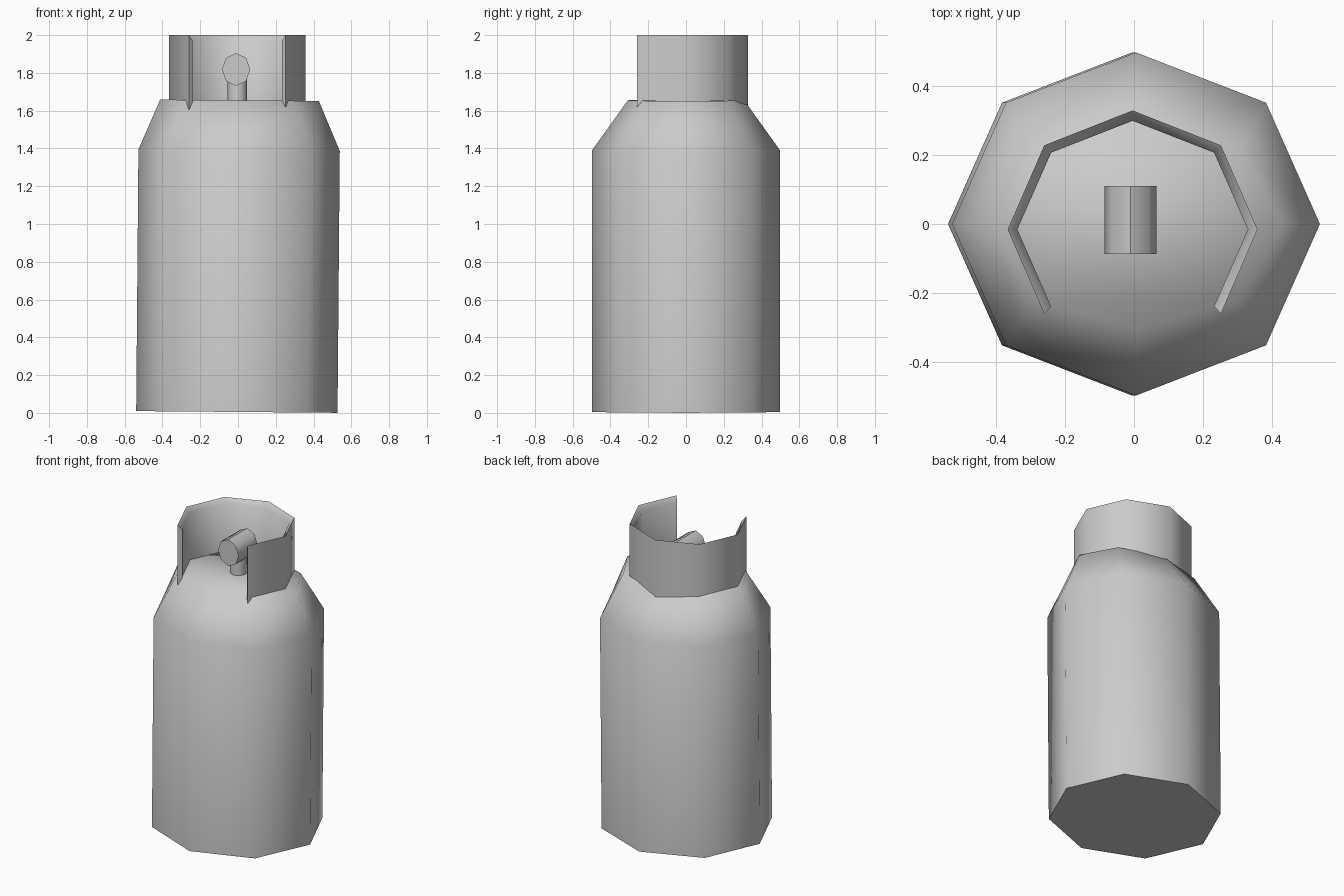
import bpy, bmesh, math
from mathutils import Matrix

cube = bpy.data.objects.get("Cube")
if cube:
    bpy.data.objects.remove(cube, do_unlink=True)

metal = bpy.data.materials.new("plain grey metal")
metal.use_nodes = True
grey = (0.6, 0.6, 0.6, 1)
metal.diffuse_color = grey
metal.node_tree.nodes["Principled BSDF"].inputs["Base Color"].default_value = grey

SIDES = 8


def finish(name, bm, angle):
    bmesh.ops.recalc_face_normals(bm, faces=bm.faces)
    mesh = bpy.data.meshes.new(name)
    bm.to_mesh(mesh)
    bm.free()
    obj = bpy.data.objects.new(name, mesh)
    bpy.context.collection.objects.link(obj)
    mesh.materials.append(metal)
    bpy.ops.object.select_all(action='DESELECT')
    obj.select_set(True)
    bpy.context.view_layer.objects.active = obj
    bpy.ops.object.shade_smooth_by_angle(angle=math.radians(angle))
    return obj


def ring(bm, rx, ry, z, centre=(0, 0), steps=range(SIDES)):
    """Octagon points, counted from the front corner."""
    points = []
    for i in steps:
        a = math.tau * i / SIDES - math.pi / 2
        points.append(bm.verts.new((centre[0] + rx * math.cos(a),
                                    centre[1] + ry * math.sin(a), z)))
    return points


def bridge(bm, a, b, closed=True):
    for i in range(len(a) if closed else len(a) - 1):
        j = (i + 1) % len(a)
        bm.faces.new((a[i], a[j], b[j], b[i]))


def lathe(name, profile, angle):
    bm = bmesh.new()
    rings = [ring(bm, *p) for p in profile]
    for low, high in zip(rings, rings[1:]):
        bridge(bm, low, high)
    bm.faces.new(rings[0])
    bm.faces.new(rings[-1])
    return finish(name, bm, angle)


# Tank: straight wall, sloped shoulder, flat top, leaning very slightly
tank = lathe("tank_body", [(0.533, 0.497, 0), (0.533, 0.497, 1.386),
                           (0.42, 0.308, 1.65)], 70)
tank.matrix_world = Matrix.Translation((-0.006, 0, 0.005)) @ Matrix.Rotation(0.0085, 4, 'Y')

# Collar: guard wall around the valve, open at the front
bm = bmesh.new()
where = dict(centre=(-0.004, -0.016), steps=range(1, SIDES))
loops = [ring(bm, 0.362, 0.345, 1.6, **where), ring(bm, 0.362, 0.345, 2.0, **where),
         ring(bm, 0.334, 0.315, 1.97, **where), ring(bm, 0.334, 0.315, 1.6, **where)]
for k in range(4):
    bridge(bm, loops[k], loops[(k + 1) % 4], closed=False)
for end in (0, -1):
    bm.faces.new([loop[end] for loop in loops])
finish("valve_collar", bm, 50)

# Valve: upright stem and a handle lying front to back
stem = lathe("valve_stem", [(0.052, 0.052, 1.62), (0.052, 0.052, 1.8)], 50)
stem.location = (-0.004, 0.01, 0)
handle = lathe("valve_handle", [(0.075, 0.087, -0.0985), (0.075, 0.087, 0.0985)], 50)
handle.matrix_world = Matrix.Translation((-0.01, 0.012, 1.818)) @ Matrix.Rotation(math.pi / 2, 4, 'X')
